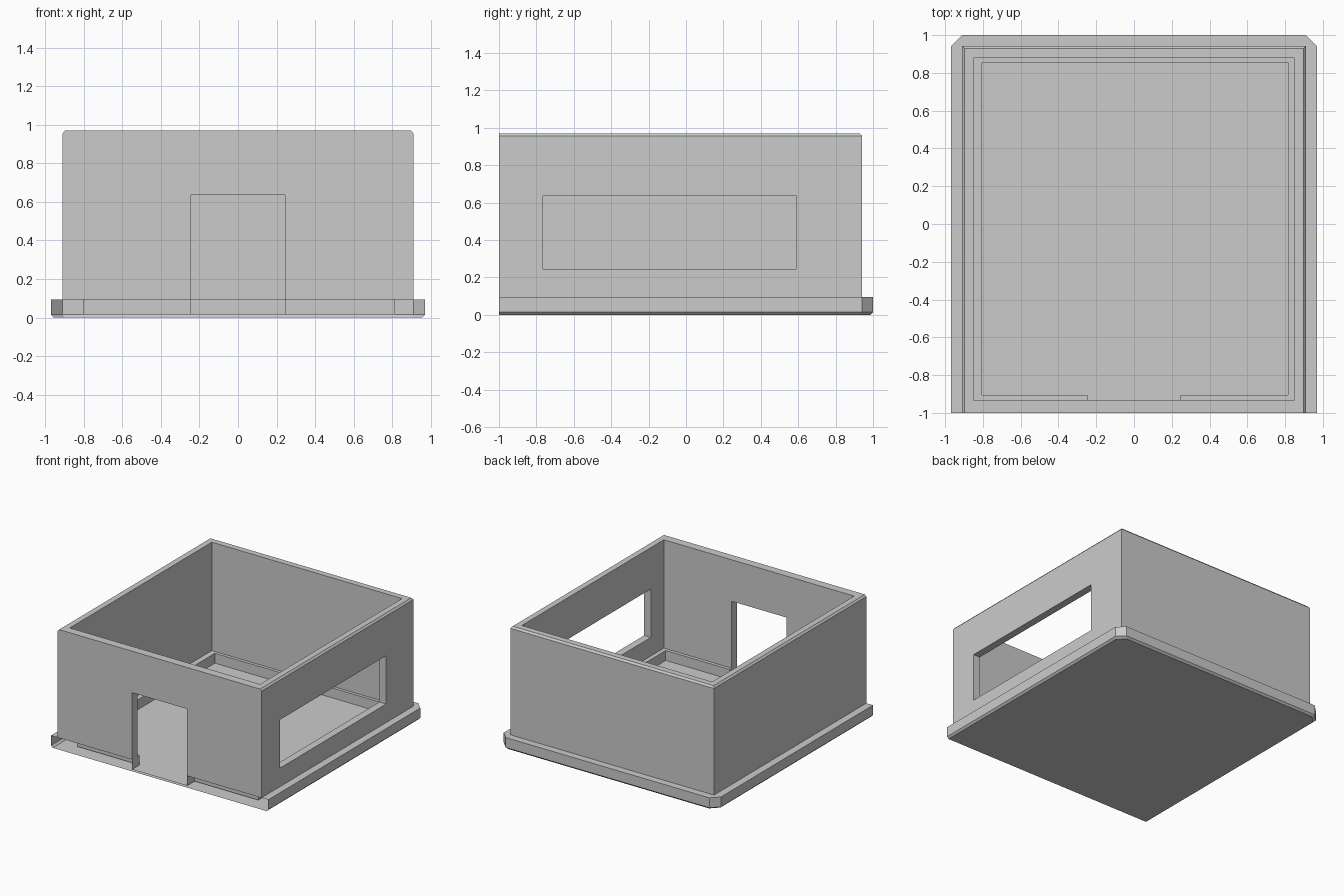
import bpy, bmesh

if "Cube" in bpy.data.objects:
    bpy.data.objects.remove(bpy.data.objects["Cube"])


def finish(name, bm):
    bmesh.ops.remove_doubles(bm, verts=bm.verts, dist=1e-5)
    bmesh.ops.recalc_face_normals(bm, faces=bm.faces)
    me = bpy.data.meshes.new(name)
    bm.to_mesh(me)
    bm.free()
    ob = bpy.data.objects.new(name, me)
    bpy.context.collection.objects.link(ob)
    return ob


def ring(bm, pts, z):
    return [bm.verts.new((x, y, z)) for x, y in pts]


def bridge(bm, a, b, closed=True):
    for i in range(len(a) if closed else len(a) - 1):
        j = (i + 1) % len(a)
        bm.faces.new((a[i], a[j], b[j], b[i]))


def rect(x, y0, y1):
    return [(-x, y0), (x, y0), (x, y1), (-x, y1)]


def cutter(name, x0, x1, y0, y1, z0, z1):
    bm = bmesh.new()
    bmesh.ops.create_cube(bm, size=1)
    for v in bm.verts:
        v.co = [lo + (c + 0.5) * (hi - lo)
                for c, lo, hi in zip(v.co, (x0, y0, z0), (x1, y1, z1))]
    ob = finish(name, bm)
    ob.hide_render = True
    ob.display_type = 'WIRE'
    return ob


LEDGE, FLOOR, TOP = 0.095, 0.015, 0.97
DOOR = 0.245


# Base plate: shell open along the front edge, with chamfered back corners
def base_outline(inset):
    x, y, c = 0.97 - inset, 1 - inset, 0.06
    return [(-x, -1), (-x, y - c), (-x + c, y), (x - c, y), (x, y - c), (x, -1)]


bm = bmesh.new()
under = ring(bm, base_outline(FLOOR), 0)
lower = ring(bm, base_outline(0), FLOOR)
upper = ring(bm, base_outline(0), LEDGE)
bm.faces.new(under)
bridge(bm, under, lower, closed=False)
bridge(bm, lower, upper, closed=False)

# Sunken floor with a notch running out through the doorway
well = [(DOOR, -1), (DOOR, -0.905), (0.815, -0.905), (0.815, 0.855),
        (-0.805, 0.855), (-0.805, -0.905), (-DOOR, -0.905), (-DOOR, -1)]
well_top = ring(bm, well, LEDGE)
well_floor = ring(bm, well, FLOOR)
bm.faces.new(upper + well_top)
bridge(bm, well_top, well_floor, closed=False)
bm.faces.new(well_floor)
finish("base_plate", bm)

# Walls: hollow box with a chamfered outer top edge (flush at the front)
bm = bmesh.new()
rings = [ring(bm, pts, z) for pts, z in (
    (rect(0.91, -1, 0.942), LEDGE),
    (rect(0.91, -1, 0.942), TOP - 0.015),
    (rect(0.897, -1, 0.929), TOP),
    (rect(0.85, -0.932, 0.88), TOP),
    (rect(0.85, -0.932, 0.88), LEDGE))]
for a, b in zip(rings, rings[1:] + rings[:1]):
    bridge(bm, a, b)
walls = finish("walls", bm)

# Doorway in the front wall, wide window in the right wall
for cut in (cutter("door_cutter", -DOOR, DOOR, -1.1, -0.88, 0, 0.635),
            cutter("window_cutter", 0.8, 1.0, -0.765, 0.59, 0.245, 0.635)):
    mod = walls.modifiers.new(cut.name, 'BOOLEAN')
    mod.operation = 'DIFFERENCE'
    mod.solver = 'EXACT'
    mod.object = cut
